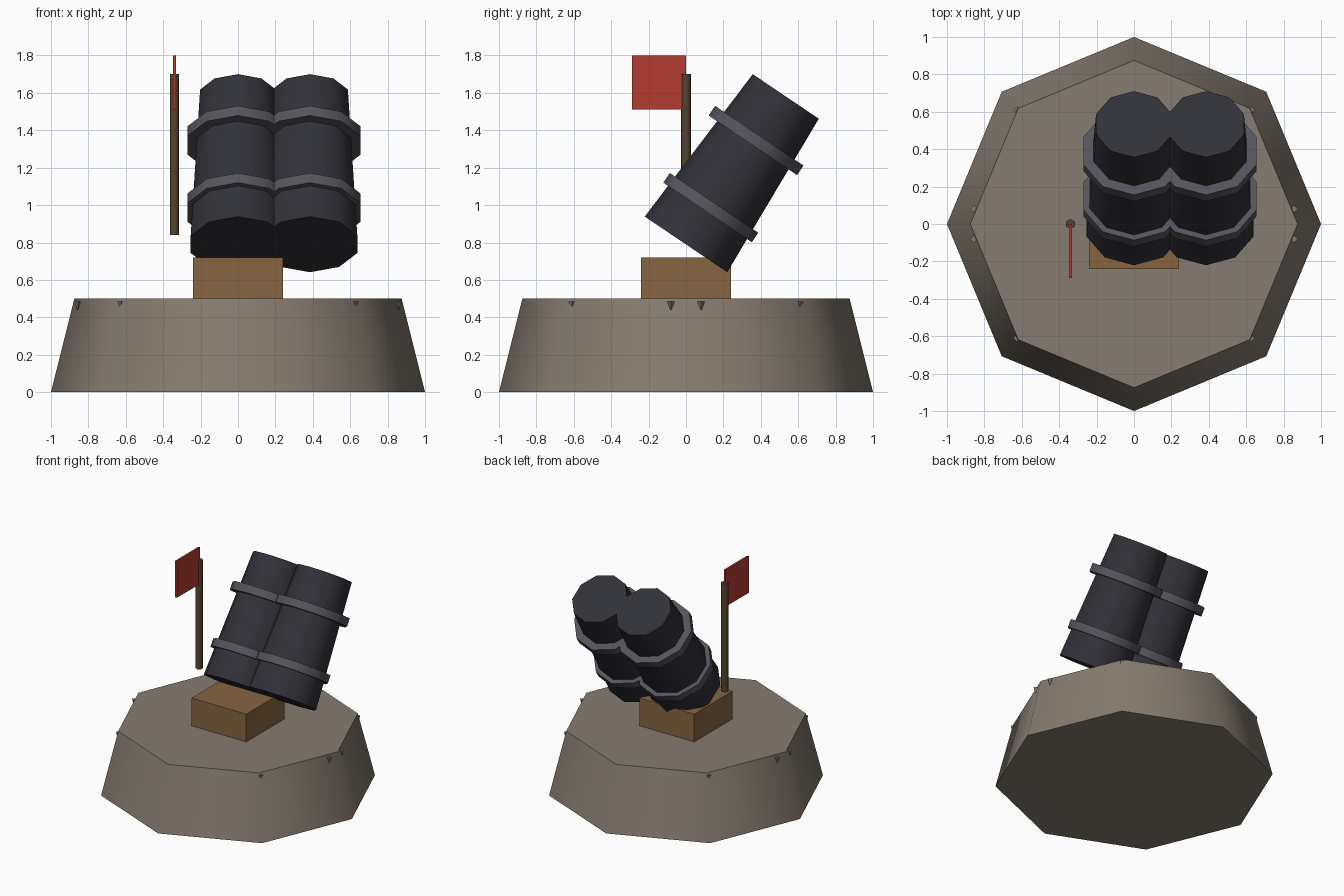
import bpy
import math
from mathutils import Matrix, Vector

cube = bpy.data.objects.get("Cube")
if cube:
    bpy.data.objects.remove(cube, do_unlink=True)


def material(name, r, g, b):
    m = bpy.data.materials.new(name)
    m.use_nodes = True
    m.diffuse_color = (r, g, b, 1)
    m.node_tree.nodes["Principled BSDF"].inputs["Base Color"].default_value = (r, g, b, 1)
    return m


stone = material("stone", 0.24, 0.2, 0.16)
wood = material("wood", 0.24, 0.13, 0.055)
dark_wood = material("dark wood", 0.095, 0.057, 0.026)
iron = material("dark iron", 0.031, 0.031, 0.041)
steel = material("band steel", 0.09, 0.09, 0.11)
red = material("red cloth", 0.45, 0.045, 0.03)


def finish(name, mat, smooth=0):
    ob = bpy.context.object
    ob.name = name
    ob.data.materials.append(mat)
    if smooth:
        bpy.ops.object.shade_smooth_by_angle(angle=math.radians(smooth))
    return ob


def frustum(name, mat, sides, r1, r2, depth, matrix, smooth=60):
    """Tapered prism standing on its local origin, a vertex on local +y."""
    bpy.ops.mesh.primitive_cone_add(vertices=sides, radius1=r1, radius2=r2, depth=depth)
    ob = finish(name, mat, smooth)
    ob.data.transform(Matrix.Translation((0, 0, depth / 2)))
    ob.matrix_world = matrix
    return ob


def box(name, mat, centre, size):
    bpy.ops.mesh.primitive_cube_add(size=1, location=centre)
    ob = finish(name, mat)
    ob.data.transform(Matrix.Diagonal((*size, 1)))
    return ob


# Octagonal pedestal and the small stone corners poking out of its sides
frustum("pedestal", stone, 8, 1.0, 0.875, 0.5, Matrix())
for sx in (-1, 1):
    for sy in (-1, 1):
        for x, y in ((0.855, 0.08), (0.625, 0.61)):
            frustum("stone_corner", stone, 4, 0.004, 0.02, 0.045,
                    Matrix.Translation((sx * x, sy * y, 0.44)), 0)

# Wooden support block
box("support_block", wood, (0, 0, 0.61), (0.48, 0.48, 0.22))

# Twin tapered barrels leaning back, each with two bands
tilt = Matrix.Rotation(math.radians(-34), 4, 'X')
for side, x in (("right", 0), ("left", 0.385)):
    base = Matrix.Translation((x, 0, 0.79)) @ tilt
    frustum(side + "_barrel", iron, 10, 0.266, 0.213, 0.954, base)
    for level, along in (("lower", 0.237), ("upper", 0.67)):
        place = base @ Matrix.Translation((0, 0, along - 0.031))
        frustum(side + "_" + level + "_band", steel, 10, 0.285, 0.285, 0.062, place)

# Flag pole and flag
frustum("flag_pole", dark_wood, 6, 0.027, 0.027, 0.86, Matrix.Translation((-0.34, 0, 0.84)), 70)
box("flag", red, (-0.34, -0.145, 1.655), (0.016, 0.29, 0.29))
